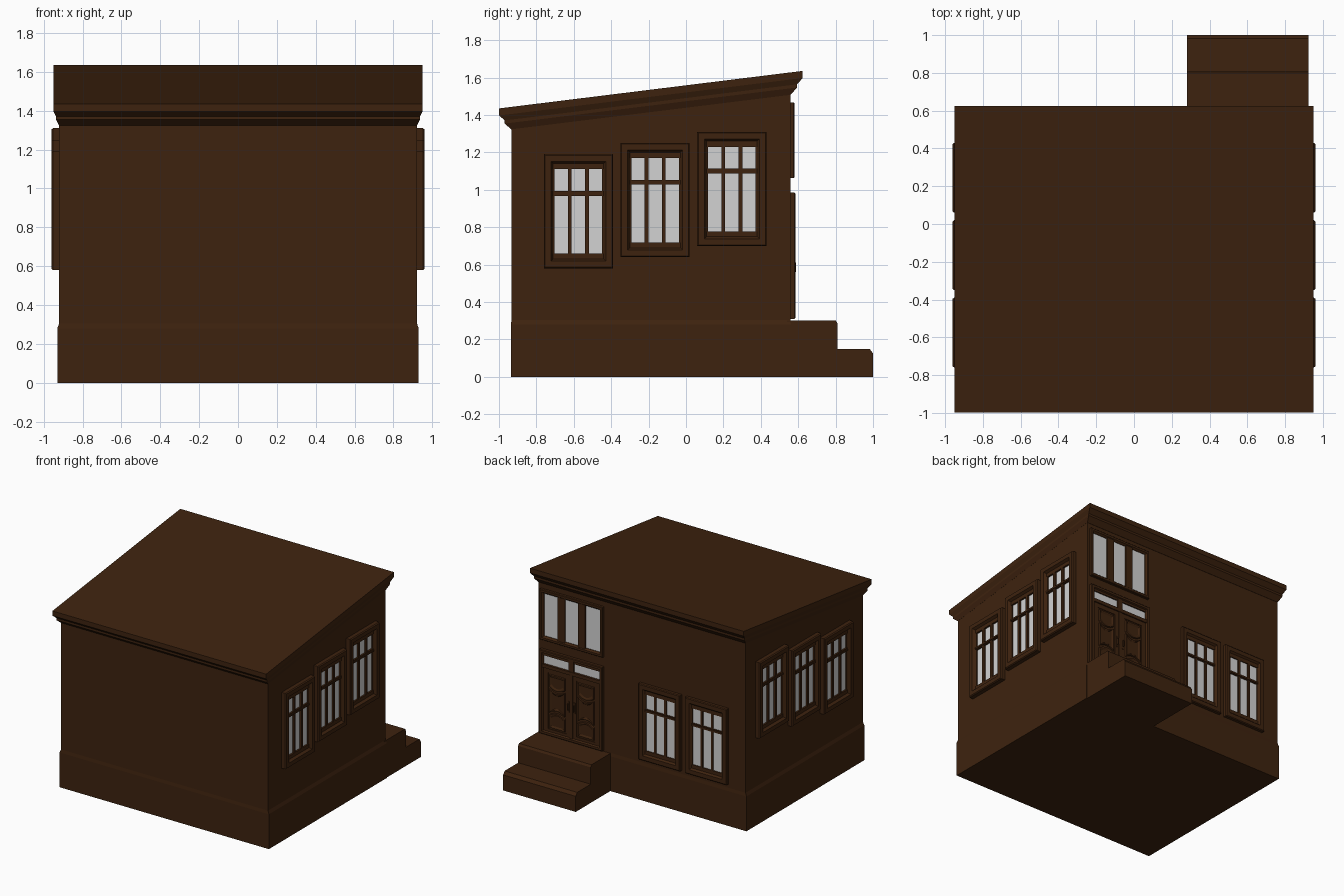
import bpy, bmesh, math
from mathutils import Matrix

old = bpy.data.objects.get("Cube")
if old:
    bpy.data.objects.remove(old, do_unlink=True)


def material(name, rgb):
    m = bpy.data.materials.new(name)
    m.use_nodes = True
    m.diffuse_color = (*rgb, 1)
    m.node_tree.nodes["Principled BSDF"].inputs["Base Color"].default_value = (*rgb, 1)
    return m


BROWN = material("dark brown", (0.048, 0.0165, 0.0046))
GLASS = material("pale glass", (0.65, 0.65, 0.65))

SLOPE = 0.1235      # roof rise towards the back
ROOF = 1.5585       # roof height at y = 0
WX, WF, WB = 0.92, -0.933, 0.558   # wall half width, front and back


def finish(name, bm, mat, matrix=None):
    bmesh.ops.recalc_face_normals(bm, faces=bm.faces)
    me = bpy.data.meshes.new(name)
    bm.to_mesh(me)
    bm.free()
    me.materials.append(mat)
    ob = bpy.data.objects.new(name, me)
    if matrix:
        ob.matrix_world = matrix
    bpy.context.collection.objects.link(ob)
    return ob


def loft(bm, loops, caps=True):
    """Skin a list of closed point loops."""
    rows = [[bm.verts.new(p) for p in loop] for loop in loops]
    n = len(rows[0])
    for a, b in zip(rows, rows[1:]):
        for i in range(n):
            j = (i + 1) % n
            bm.faces.new((a[i], a[j], b[j], b[i]))
    if caps:
        bm.faces.new(rows[0])
        bm.faces.new(rows[-1])


def box(bm, x0, x1, y0, y1, z0, z1):
    loft(bm, [[(x0, y0, z), (x1, y0, z), (x1, y1, z), (x0, y1, z)] for z in (z0, z1)])


def plan(ox, oy, z, tilt=0):
    """Wall outline pushed out by ox, oy; tilted parallel to the roof if asked."""
    return [(x, y, z + tilt * y) for x, y in
            ((-WX - ox, WF - oy), (WX + ox, WF - oy), (WX + ox, WB + oy), (-WX - ox, WB + oy))]


def ring(bm, w, h, profile):
    """Moulded picture frame, bottom centre at the origin, facing +y."""
    loft(bm, [[(-w/2 + i, d, i), (w/2 - i, d, i), (w/2 - i, d, h - i), (-w/2 + i, d, h - i)]
              for i, d in profile], caps=False)


# Walls, plinth and cornice roof
bm = bmesh.new()
loft(bm, [plan(0, 0, 0.02), plan(0, 0, ROOF - 0.09, SLOPE)])
finish("walls", bm, BROWN)

bm = bmesh.new()
loft(bm, [plan(0.01, 0.003, 0), plan(0.01, 0.003, 0.28), plan(0, 0, 0.305)])
finish("plinth", bm, BROWN)

bm = bmesh.new()
cornice = ((0.12, 0.02), (0.085, 0.55), (0.068, 0.55), (0.038, 1), (0, 1))
loft(bm, [plan(0.03 * k, 0.066 * k, ROOF - drop, SLOPE) for drop, k in cornice])
finish("cornice_roof", bm, BROWN)

# Entrance steps
steps = [(0.54, 0), (1, 0), (1, 0.125), (0.982, 0.15), (0.81, 0.15),
         (0.81, 0.285), (0.8, 0.302), (0.54, 0.302)]
bm = bmesh.new()
loft(bm, [[(x, y, z) for y, z in steps] for x in (0.28, 0.925)])
finish("entrance_steps", bm, BROWN)


# Casement windows: moulded frame, sash bars and glass
def window(name, matrix, depth=0.04):
    w, h = 0.37, 0.61
    bm = bmesh.new()
    ring(bm, w, h, ((0, -0.005), (0, depth * 0.8), (0.006, depth), (0.038, depth),
                    (0.05, depth * 0.5), (0.058, depth * 0.4), (0.058, 0)))
    bar = depth * 0.5
    for z0, z1 in ((0.05, 0.078), (0.388, 0.413), (0.53, 0.56)):
        box(bm, -0.14, 0.14, 0, bar, z0, z1)
    for x in (-0.046, 0.046):
        box(bm, x - 0.01, x + 0.01, 0, bar, 0.05, 0.56)
    box(bm, -0.13, 0.13, 0, bar + 0.006, 0.394, 0.407)
    finish(name + "_frame", bm, BROWN, matrix)
    bm = bmesh.new()
    box(bm, -0.14, 0.14, 0.001, 0.006, 0.06, 0.55)
    finish(name + "_glass", bm, GLASS, matrix)


for side, label in ((1, "left"), (-1, "right")):
    turn = Matrix.Rotation(-side * math.pi / 2, 4, "Z")
    for i in range(3):
        spot = Matrix.Translation((side * WX, -0.575 + 0.41 * i, 0.58 + 0.06 * i))
        window(f"{label}_window_{i + 1}", spot @ turn)

for i, x in enumerate((-0.17, -0.585)):
    window(f"back_window_{i + 1}", Matrix.Translation((x, WB, 0.335)), 0.028)

# Three-light window above the door
DOOR_X = 0.617
at = Matrix.Translation((DOOR_X, WB, 1.062))
bm = bmesh.new()
ring(bm, 0.56, 0.404, ((0, -0.005), (0, 0.018), (0.004, 0.022), (0.02, 0.022), (0.032, 0.008), (0.032, 0)))
for x in (-0.09, 0.09):
    box(bm, x - 0.032, x + 0.032, 0, 0.016, 0.02, 0.385)
finish("upper_window_frame", bm, BROWN, at)
bm = bmesh.new()
box(bm, -0.255, 0.255, 0.001, 0.005, 0.02, 0.385)
finish("upper_window_glass", bm, GLASS, at)

# Double door with transom lights
at = Matrix.Translation((DOOR_X, WB, 0.31))
bm = bmesh.new()
ring(bm, 0.56, 0.675, ((0, -0.005), (0, 0.022), (0.005, 0.027), (0.022, 0.027), (0.03, 0.012), (0.03, 0)))
box(bm, -0.26, 0.26, 0, 0.024, 0.535, 0.562)
box(bm, -0.022, 0.022, 0, 0.02, 0.55, 0.65)
box(bm, -0.26, 0.26, 0, 0.016, 0.63, 0.66)
finish("door_frame", bm, BROWN, at)
bm = bmesh.new()
box(bm, -0.26, 0.26, 0.001, 0.006, 0.555, 0.645)
finish("transom_glass", bm, GLASS, at)


def panel(bm, cx, z0, z1, bow0, bow1, w=0.145):
    """Raised panel whose bottom and top edges are bowed."""
    loops = []
    for inset, d in ((0, 0.006), (0.004, 0.018), (0.012, 0.018), (0.022, 0.012)):
        half = w / 2 - inset
        ts = [k / 4 - 1 for k in range(9)]
        low = [(cx + t * half, d, z0 + inset + bow0 * (1 - t * t)) for t in ts]
        top = [(cx + t * half, d, z1 - inset + bow1 * (1 - t * t)) for t in reversed(ts)]
        loops.append(low + top)
    loft(bm, loops)


bm = bmesh.new()
for s in (-1, 1):
    cx = s * 0.128
    box(bm, cx - 0.122, cx + 0.122, 0, 0.008, 0, 0.54)
    for edge in (-0.102, 0.102):
        box(bm, cx + edge - 0.02, cx + edge + 0.02, 0, 0.014, 0, 0.54)
    for z0, z1 in ((0, 0.05), (0.5, 0.54)):
        box(bm, cx - 0.085, cx + 0.085, 0, 0.014, z0, z1)
    panel(bm, cx, 0.39, 0.49, -0.025, 0)
    panel(bm, cx, 0.18, 0.375, 0.025, -0.025)
    panel(bm, cx, 0.06, 0.165, 0, 0.025)
box(bm, -0.012, 0.012, 0, 0.02, 0, 0.54)
finish("door_leaves", bm, BROWN, at)

# Door handles
bm = bmesh.new()
for s in (-1, 1):
    x = s * 0.026
    box(bm, x - 0.007, x + 0.007, 0.01, 0.018, 0.23, 0.32)
    box(bm, x - 0.004, x + 0.004, 0.016, 0.03, 0.25, 0.3)
finish("door_handles", bm, BROWN, at)
